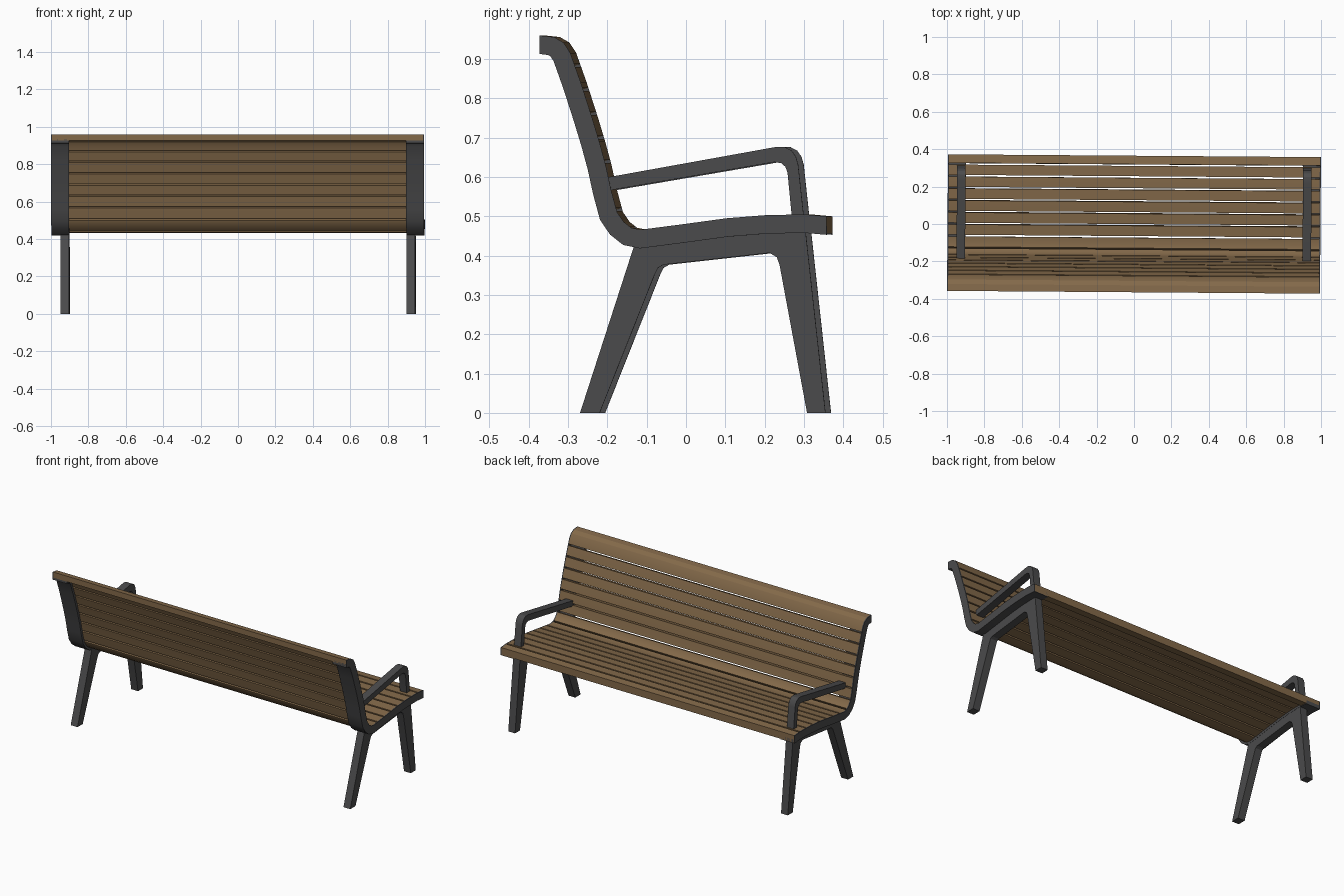
import bpy, bmesh, math
from mathutils import Vector

cube = bpy.data.objects.get("Cube")
if cube:
    bpy.data.objects.remove(cube, do_unlink=True)

HALF = 0.997        # half length of the bench
INNER = 0.901       # inner edge of the side frames
CAP = 0.006         # thickness of the frame's end plate
THICK = 0.047       # frame depth
SLAT = 0.034        # slat depth
GAP = 0.009
TURN = -0.0075      # slight turn of the whole bench


def material(name, rgb, roughness):
    m = bpy.data.materials.new(name)
    m.use_nodes = True
    m.diffuse_color = (*rgb, 1)
    node = next(n for n in m.node_tree.nodes if n.type == 'BSDF_PRINCIPLED')
    node.inputs["Base Color"].default_value = (*rgb, 1)
    node.inputs["Roughness"].default_value = roughness
    return m


wood = material("brown wood", (0.23, 0.143, 0.068), 0.7)
metal = material("dark grey metal", (0.07, 0.07, 0.072), 0.6)
parts = []


def prism(name, outline, x0, x1, mat):
    """Extrude a (y, z) outline along x."""
    bm = bmesh.new()
    face = bm.faces.new([bm.verts.new((x0, y, z)) for y, z in outline])
    ext = bmesh.ops.extrude_face_region(bm, geom=[face])
    verts = [v for v in ext["geom"] if isinstance(v, bmesh.types.BMVert)]
    bmesh.ops.translate(bm, verts=verts, vec=(x1 - x0, 0, 0))
    bmesh.ops.recalc_face_normals(bm, faces=bm.faces)
    mesh = bpy.data.meshes.new(name)
    bm.to_mesh(mesh)
    bm.free()
    mesh.materials.append(mat)
    obj = bpy.data.objects.new(name, mesh)
    obj.rotation_euler.z = TURN
    bpy.context.collection.objects.link(obj)
    parts.append(obj)


# Sitting surface from the seat front to the top of the backrest
path = [Vector(p) for p in (
    (.365, .500), (.31, .505), (.21, .503), (.11, .495), (.0, .48),
    (-.108, .466), (-.132, .471), (-.151, .486), (-.168, .511), (-.183, .567),
    (-.197, .631), (-.213, .69), (-.232, .753), (-.260, .84), (-.287, .916),
    (-.304, .942), (-.328, .956), (-.365, .960))]
steps = [(b - a).length for a, b in zip(path, path[1:])]
dist = [sum(steps[:i]) for i in range(len(path))]
TOTAL = dist[-1]


def side(v):
    """Normal pointing from the sitting surface into the frame."""
    v = v.normalized()
    return Vector((-v.y, v.x))


def vertex_offset(i, d):
    if i == 0:
        return path[0] + Vector((0, -d))
    if i == len(path) - 1:
        return path[-1] + Vector((0, -d))
    a, b = side(path[i] - path[i - 1]), side(path[i + 1] - path[i])
    n = (a + b).normalized()
    return path[i] + n * (d / n.dot(a))


def at(s, d):
    """Point at arc length s, sunk to depth d."""
    for i, step in enumerate(steps):
        if s <= dist[i + 1] + 1e-6:
            t = (s - dist[i]) / step
            return vertex_offset(i, d).lerp(vertex_offset(i + 1, d), t)


def ribbon(s0, s1, d0, d1):
    stops = [s0] + [s for s in dist if s0 + .002 < s < s1 - .002] + [s1]
    return [at(s, d0) for s in stops] + [at(s, d1) for s in reversed(stops)]


def where(axis, value, segments):
    """Arc length at which the path reaches a coordinate."""
    for i in segments:
        a, b = path[i][axis], path[i + 1][axis]
        if min(a, b) <= value <= max(a, b):
            return dist[i] + steps[i] * (value - a) / (b - a)


# Slats, split by gaps across the seat and up the backrest
order = range(len(steps))
cuts = [where(0, .315 - .064 * k, order) for k in range(8)]
cuts += [where(1, .518 + .061 * k, reversed(order)) for k in range(7)]
starts = [0] + [c + GAP / 2 for c in cuts]
ends = [c - GAP / 2 for c in cuts] + [TOTAL]
for i, (a, b) in enumerate(zip(starts, ends)):
    depth = THICK - .003 if i == 0 else SLAT
    kind = "seat_slat" if i < 8 else "corner_slat" if i == 8 else "back_slat"
    prism(f"{kind}_{i + 1}", ribbon(a, b, 0, depth), CAP - HALF, HALF - CAP, wood)

# Trestle with both legs and the beam under the seat
trestle = [(-.2625, 0), (-.125, .425), (0, .45), (.16, .465), (.311, .465),
           (.362, 0), (.315, 0), (.245, .377), (.238, .396), (.220, .407),
           (-.05, .377), (-.064, .369), (-.0725, .352), (-.2125, 0)]

# Armrest with its front post
armrest = [(.311, .46), (.2925, .631), (.287, .651), (.276, .667), (.259, .676),
           (.240, .677), (.222, .674), (-.205, .597), (-.200, .564),
           (.232, .638), (.250, .635), (.260, .626), (.2655, .61), (.280, .46)]

for name, sx in (("left", 1), ("right", -1)):
    # Bearer under the slats, closed by a thin end plate
    prism(f"{name}_frame_bearer", ribbon(0, TOTAL, .025, THICK),
          sx * INNER, sx * (HALF - CAP), metal)
    prism(f"{name}_frame_end", ribbon(0, TOTAL, 0, THICK),
          sx * (HALF - CAP), sx * HALF, metal)
    prism(f"{name}_legs", trestle, sx * .902, sx * .948, metal)
    prism(f"{name}_armrest", armrest, sx * .902, sx * .948, metal)

# Smooth the bends, keep the corners sharp
bpy.ops.object.select_all(action='DESELECT')
for obj in parts:
    obj.select_set(True)
bpy.context.view_layer.objects.active = parts[0]
bpy.ops.object.shade_smooth_by_angle(angle=math.radians(20))
